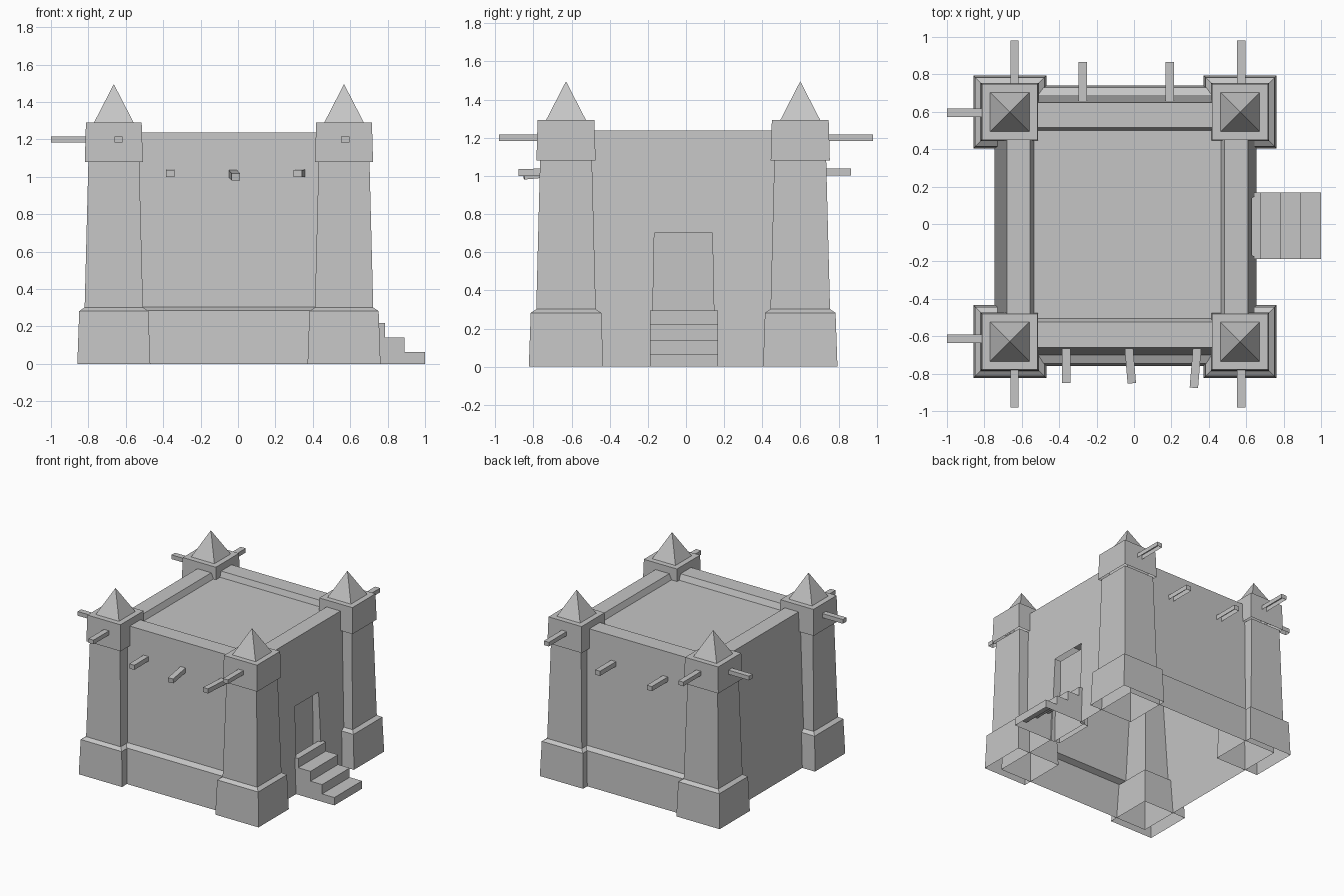
import bpy, bmesh
from mathutils import Vector

cube = bpy.data.objects.get("Cube")
if cube:
    bpy.data.objects.remove(cube, do_unlink=True)

stone = bpy.data.materials.new("grey_stone")
stone.use_nodes = True
GREY = (0.56, 0.56, 0.56, 1)
stone.diffuse_color = GREY
stone.node_tree.nodes["Principled BSDF"].inputs["Base Color"].default_value = GREY


def finish(name, bm):
    bmesh.ops.recalc_face_normals(bm, faces=bm.faces)
    mesh = bpy.data.meshes.new(name)
    bm.to_mesh(mesh)
    bm.free()
    mesh.materials.append(stone)
    obj = bpy.data.objects.new(name, mesh)
    bpy.context.collection.objects.link(obj)
    return obj


def loft(name, rings):
    """Stack rectangles (z, x0, x1, y0, y1) into a closed solid."""
    bm = bmesh.new()
    loops = [[bm.verts.new((x, y, z)) for x, y in ((x0, y0), (x1, y0), (x1, y1), (x0, y1))]
             for z, x0, x1, y0, y1 in rings]
    for a, b in zip(loops, loops[1:]):
        for i in range(4):
            j = (i + 1) % 4
            bm.faces.new((a[i], a[j], b[j], b[i]))
    bm.faces.new(loops[0][::-1])
    bm.faces.new(loops[-1])
    return finish(name, bm)


def open_underside(obj):
    """Remove every face that points down, leaving a hollow shell."""
    bm = bmesh.new()
    bm.from_mesh(obj.data)
    bm.normal_update()
    under = [f for f in bm.faces if f.normal.z < -0.7]
    bmesh.ops.delete(bm, geom=under, context="FACES")
    bm.to_mesh(obj.data)
    bm.free()


def beam(name, start, end, height=0.034):
    """Square timber running between two points."""
    start, end = Vector(start), Vector(end)
    way = end - start
    bm = bmesh.new()
    bmesh.ops.create_cube(bm, size=1)
    bmesh.ops.scale(bm, vec=(0.045, way.length, height), verts=bm.verts)
    obj = finish(name, bm)
    open_underside(obj)
    obj.location = (start + end) / 2
    obj.rotation_euler = way.to_track_quat("Y", "Z").to_euler()


# Main walls with ledges on front and back, parapet and sunken roof
walls = loft("main_walls", [
    (0, -0.745, 0.655, -0.76, 0.74),
    (0.285, -0.73, 0.645, -0.745, 0.73),
    (0.305, -0.729, 0.644, -0.70, 0.69),
    (1.237, -0.68, 0.61, -0.66, 0.65),
    (1.237, -0.555, 0.485, -0.525, 0.515),
    (1.192, -0.535, 0.465, -0.505, 0.50),
])

# Recessed doorway reaching down to the ground behind the stairs
cutter = loft("doorway_cutter", [
    (-0.1, 0.575, 0.85, -0.182, 0.154),
    (0.70, 0.575, 0.85, -0.166, 0.138),
])
cutter.hide_render = True
cut = walls.modifiers.new("doorway", "BOOLEAN")
cut.operation = "DIFFERENCE"
cut.solver = "EXACT"
cut.object = cutter
bpy.context.view_layer.objects.active = walls
bpy.ops.object.modifier_apply(modifier=cut.name)
bpy.data.objects.remove(cutter, do_unlink=True)
open_underside(walls)

# Corner towers: plinth, tapered shaft, cap block and pointed roof
TOWER = [(0, 0.195), (0.282, 0.185), (0.302, 0.156), (1.08, 0.136),
         (1.08, 0.155), (1.292, 0.149), (1.292, 0.105), (1.495, 0.0005)]
XS = {"right": -0.664, "left": 0.567}
YS = {"front": -0.629, "back": 0.599}
for side, cx in XS.items():
    for end, cy in YS.items():
        tower = loft(f"{end}_{side}_tower",
                     [(z, cx - h, cx + h, cy - h, cy + h) for z, h in TOWER])
        open_underside(tower)
        # Timbers poking out of the cap blocks
        out = -1 if end == "front" else 1
        bx = cx + (0.025 if side == "right" else 0.006)
        beam(f"{end}_{side}_tower_beam", (bx, cy + out * 0.1, 1.2), (bx, out * 0.98, 1.2))
        if side == "right":
            by = cy + (0.015 if end == "front" else -0.005)
            beam(f"{end}_side_beam", (cx - 0.1, by, 1.2), (-1, by, 1.2))

# Timbers poking out of the front and back walls
for i, (x0, x1, y1, z1) in enumerate([(-0.362, -0.362, -0.85, 1.018),
                                      (-0.03, -0.012, -0.85, 1.0),
                                      (0.34, 0.32, -0.876, 1.018)]):
    beam(f"front_wall_beam_{i + 1}", (x0, -0.63, 1.02), (x1, y1, z1), 0.038)
for i, x in enumerate((-0.275, 0.192)):
    beam(f"back_wall_beam_{i + 1}", (x, 0.63, 1.02), (x, 0.865, 1.02), 0.038)

# Entrance stairs, hollow underneath
profile = [(0.62, 0), (0.62, 0.295)]
for x0, x1, z in ((0.62, 0.675, 0.295), (0.675, 0.785, 0.22),
                  (0.785, 0.89, 0.14), (0.89, 1.0, 0.064)):
    if x0 > 0.62:
        profile.append((x0, z))
    profile.append((x1, z))
profile.append((1.0, 0))
bm = bmesh.new()
face = bm.faces.new([bm.verts.new((x, -0.188, z)) for x, z in profile])
moved = bmesh.ops.extrude_face_region(bm, geom=[face], use_keep_orig=True)["geom"]
bmesh.ops.translate(bm, vec=(0, 0.356, 0),
                    verts=[g for g in moved if isinstance(g, bmesh.types.BMVert)])
open_underside(finish("entrance_stairs", bm))
